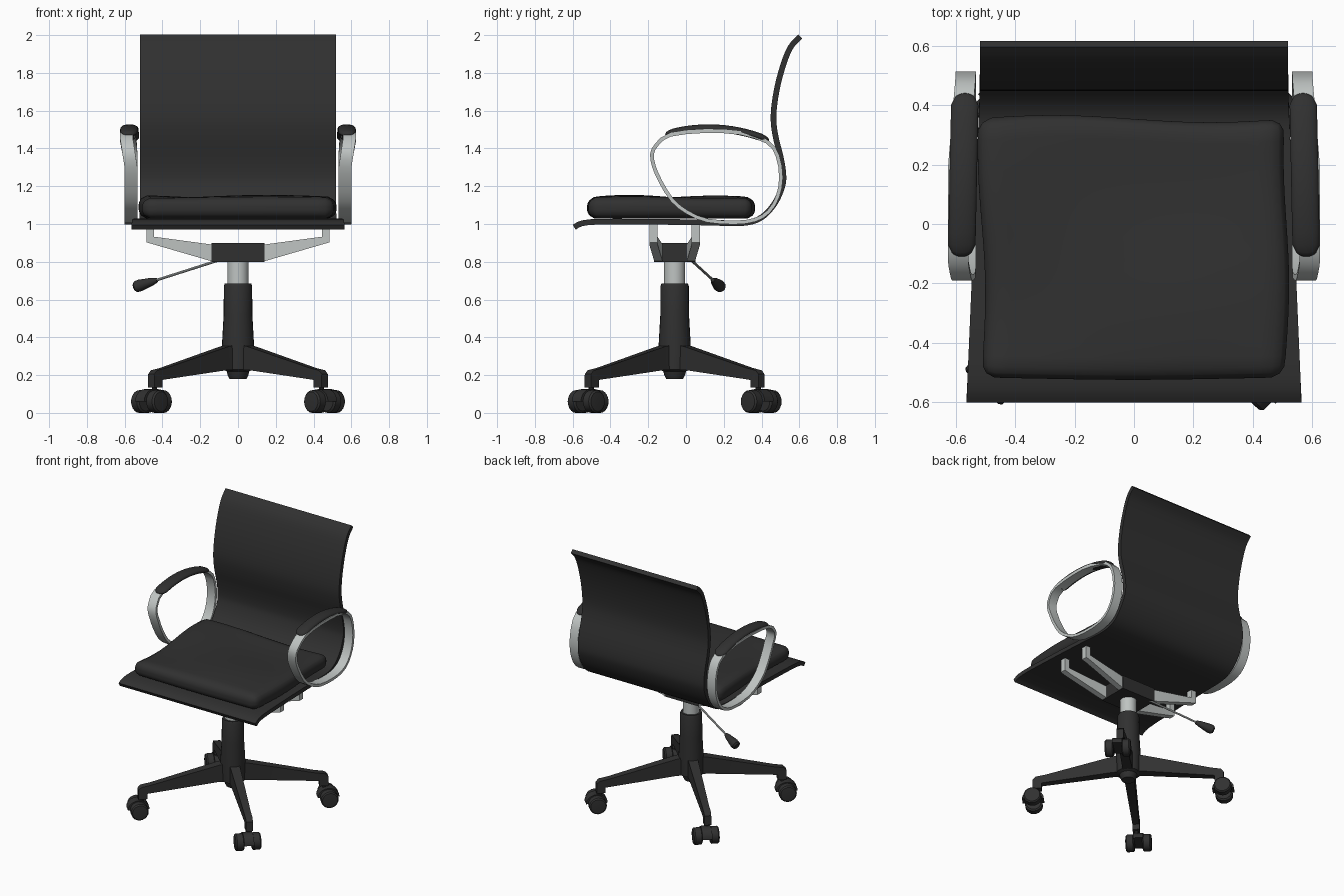
import bpy, bmesh, math
from mathutils import Matrix, Vector

if "Cube" in bpy.data.objects:
    bpy.data.objects.remove(bpy.data.objects["Cube"])


def material(name, col):
    m = bpy.data.materials.new(name)
    m.diffuse_color = (*col, 1)
    m.use_nodes = True
    m.node_tree.nodes["Principled BSDF"].inputs["Base Color"].default_value = m.diffuse_color
    return m


DARK = material("dark charcoal", (0.03, 0.03, 0.03))
LIGHT = material("light grey metal", (0.52, 0.55, 0.54))
CY = -0.06  # y of the column axis


def finish(name, bm, mat, angle=35, matrix=None):
    if matrix:
        bmesh.ops.transform(bm, matrix=matrix, verts=bm.verts)
    bmesh.ops.recalc_face_normals(bm, faces=bm.faces)
    me = bpy.data.meshes.new(name)
    bm.to_mesh(me)
    bm.free()
    me.materials.append(mat)
    ob = bpy.data.objects.new(name, me)
    bpy.context.collection.objects.link(ob)
    bpy.ops.object.select_all(action='DESELECT')
    ob.select_set(True)
    bpy.context.view_layer.objects.active = ob
    bpy.ops.object.shade_smooth_by_angle(angle=math.radians(angle))
    return ob


def loft(name, rings, mat, loop=False, angle=35, matrix=None):
    """Skin a list of equal-length vertex rings."""
    bm = bmesh.new()
    rs = [[bm.verts.new(p) for p in r] for r in rings]
    n = len(rs[0])
    for i in range(len(rs) if loop else len(rs) - 1):
        a, b = rs[i], rs[(i + 1) % len(rs)]
        for j in range(n):
            bm.faces.new((a[j], a[(j + 1) % n], b[(j + 1) % n], b[j]))
    if not loop:
        bm.faces.new(rs[0])
        bm.faces.new(rs[-1])
    return finish(name, bm, mat, angle, matrix)


def lathe(name, prof, mat, matrix, n=24):
    rings = [[(r * math.cos(2 * math.pi * k / n), r * math.sin(2 * math.pi * k / n), z)
              for k in range(n)] for r, z in prof]
    return loft(name, rings, mat, matrix=matrix)


def box(name, lo, hi, mat, matrix=None):
    rings = [[(lo[0], lo[1], z), (hi[0], lo[1], z), (hi[0], hi[1], z), (lo[0], hi[1], z)]
             for z in (lo[2], hi[2])]
    return loft(name, rings, mat, matrix=matrix)


def smooth_path(pts, steps, loop=False):
    """Catmull-Rom through 2D points."""
    n = len(pts)
    get = (lambda i: Vector(pts[i % n])) if loop else (lambda i: Vector(pts[max(0, min(n - 1, i))]))
    out = []
    for i in range(n if loop else n - 1):
        a, b, c, d = get(i - 1), get(i), get(i + 1), get(i + 2)
        for s in range(steps):
            t = s / steps
            out.append(0.5 * (2 * b + (c - a) * t + (2 * a - 5 * b + 4 * c - d) * t * t
                              + (3 * b - a - 3 * c + d) * t ** 3))
    if not loop:
        out.append(Vector(pts[-1]))
    return out


def normals(path, loop=False):
    n = len(path)
    res = []
    for i in range(n):
        a = path[(i - 1) % n] if loop else path[max(0, i - 1)]
        b = path[(i + 1) % n] if loop else path[min(n - 1, i + 1)]
        t = (b - a).normalized()
        res.append(Vector((-t.y, t.x)))
    return res


def rounded_box(half, r, cuts):
    bm = bmesh.new()
    bmesh.ops.create_cube(bm, size=2)
    bmesh.ops.subdivide_edges(bm, edges=bm.edges[:], cuts=cuts, use_grid_fill=True)
    for v in bm.verts:
        p = Vector(v.co[i] * half[i] for i in range(3))
        core = Vector(max(-(half[i] - r), min(half[i] - r, p[i])) for i in range(3))
        v.co = core + (p - core).normalized() * r
    return bm


# Seat and back shell: one bent sheet
prof = [(-.592, .983), (-.51, 1.01), (-.2, 1.012), (.1, 1.008), (.3, 1.005), (.4, 1.035),
        (.47, 1.11), (.51, 1.2), (.515, 1.27), (.5, 1.36), (.475, 1.46), (.463, 1.56),
        (.475, 1.68), (.505, 1.81), (.55, 1.93), (.605, 1.992)]
path = smooth_path(prof, 4)
rings = []
for p, nv in zip(path, normals(path)):
    w = .563 - .043 * min(1, (p.x + .59) / 1.0) if p.y < 1.15 else .518
    a, b = p + nv * .015, p - nv * .015
    rings.append([(-w, a.x, a.y), (w, a.x, a.y), (w, b.x, b.y), (-w, b.x, b.y)])
loft("seat_shell", rings, DARK)

# Cushion with soft uneven outline
bm = rounded_box((.512, .437, .055), .052, 23)
for v in bm.verts:
    x, y, z = v.co
    v.co.x += .01 * math.sin(y * 7 + 2.5) - .012 * y * (1 if x < 0 else -.3)
    v.co.y += -.083 + (-.012 * math.sin(x * 6) if y > 0 else -.004 * math.cos(x * 5))
    v.co.z += 1.083
    if z > 0:
        v.co.z += .012 * math.cos(x * 4 - .6) * math.cos(y * 7 + 1.5) + .004
finish("seat_cushion", bm, DARK, 60)

# Armrest hoops and pads
hoop = [(-.18, 1.37), (-.155, 1.42), (-.085, 1.472), (.1, 1.492), (.285, 1.482), (.43, 1.435),
        (.485, 1.36), (.503, 1.245), (.485, 1.145), (.437, 1.065), (.365, 1.022), (.26, 1.008),
        (.115, 1.018), (.01, 1.06), (-.072, 1.125), (-.135, 1.225), (-.17, 1.305)]
path = smooth_path(hoop, 2, True)
nrm = normals(path, True)
for side, s in (("left", -1), ("right", 1)):
    rings = []
    for p, nv in zip(path, nrm):
        sh = .025 * max(0, min(1, (p.y - 1.3) / .15)) * max(0, min(1, (.5 - p.x) / .3))
        a, b = p + nv * .01, p - nv * .01
        x0, x1 = s * (.532 + sh), s * (.6 + sh)
        rings.append([(x0, a.x, a.y), (x1, a.x, a.y), (x1, b.x, b.y), (x0, b.x, b.y)])
    loft("armrest_hoop_" + side, rings, LIGHT, loop=True)
    bm = rounded_box((.046, .275, .046), .045, 13)
    for v in bm.verts:
        y = v.co.y + .165
        v.co = (s * (.574 - .02 * (y - .165)) + v.co.x, y,
                1.507 + v.co.z * .45 - .62 * (y - .12) ** 2)
    finish("armrest_pad_" + side, bm, DARK, 60)

# Central column, gas lift and hub under the seat
axis = Matrix.Translation((0, CY, 0))
lathe("column", [(.045, .18), (.055, .2), (.06, .22), (.082, .23), (.085, .36), (.076, .52),
                 (.075, .67), (.07, .685)], DARK, axis)
lathe("gas_lift", [(.056, .66), (.056, .82)], LIGHT, axis)
box("tilt_hub", (-.14, -.11, .8), (.14, .11, .9), DARK, axis)

# Four support arms with upright ends
for sx in (-1, 1):
    for sy in (-1, 1):
        rings = []
        for x, y, z0, z1 in ((.13, .085, .8, .89), (.44, .112, .89, .932), (.485, .112, .903, .937)):
            rings.append([(sx * x, sy * (y - .022), z0), (sx * x, sy * (y + .022), z0),
                          (sx * x, sy * (y + .022), z1), (sx * x, sy * (y - .022), z1)])
        loft("support_arm", rings, LIGHT, matrix=axis)
        xs = sorted((sx * .445, sx * .485))
        ys = sorted((sy * .09, sy * .134))
        box("support_post", (xs[0], ys[0], .91), (xs[1], ys[1], 1.0), LIGHT, axis)

# Height lever
start, end = Vector((-.08, .02, .815)), Vector((-.55, .185, .665))
aim = Matrix.Translation(start) @ (end - start).to_track_quat('Z', 'Y').to_matrix().to_4x4()
L = (end - start).length
lathe("lever_rod", [(.007, 0), (.007, L - .1)], LIGHT, aim, 10)
lathe("lever_knob", [(.012, L - .135), (.02, L - .11), (.032, L - .035), (.03, L - .01),
                     (.018, L)], DARK, aim, 14)

# Legs and twin-wheel casters, four-fold about the column
for k in range(4):
    turn = axis @ Matrix.Rotation(math.radians(45 + 90 * k), 4, 'Z')
    rings = []
    for r, z0, z1, w in ((.04, .225, .362, .035), (.1, .228, .352, .033), (.56, .178, .238, .024),
                         (.63, .17, .225, .024), (.65, .17, .205, .022)):
        rings.append([(r, -w, z0), (r, w, z0), (r, w, z1), (r, -w, z1)])
    loft("leg", rings, DARK, matrix=turn)
    box("leg_foot", (.59, -.024, .135), (.65, .024, .2), DARK, turn)
    hub = turn @ Matrix.Translation((.648, -.014, .06)) @ Matrix.Rotation(math.pi / 2, 4, 'X')
    lathe("caster_stem", [(.014, .06), (.014, .17)], DARK,
          turn @ Matrix.Translation((.625, 0, 0)), 10)
    for s in (-1, 1):
        lathe("caster_wheel", [(.05, s * .028), (.06, s * .036), (.06, s * .078), (.052, s * .087),
                               (.03, s * .089)], DARK, hub, 20)
    # hood: half disc over the axle
    arc = [(.074 * math.cos(math.pi * i / 10), .066 * math.sin(math.pi * i / 10)) for i in range(11)]
    loft("caster_hood", [[(x, y, z) for x, y in arc] for z in (-.034, .034)], DARK, matrix=hub)
